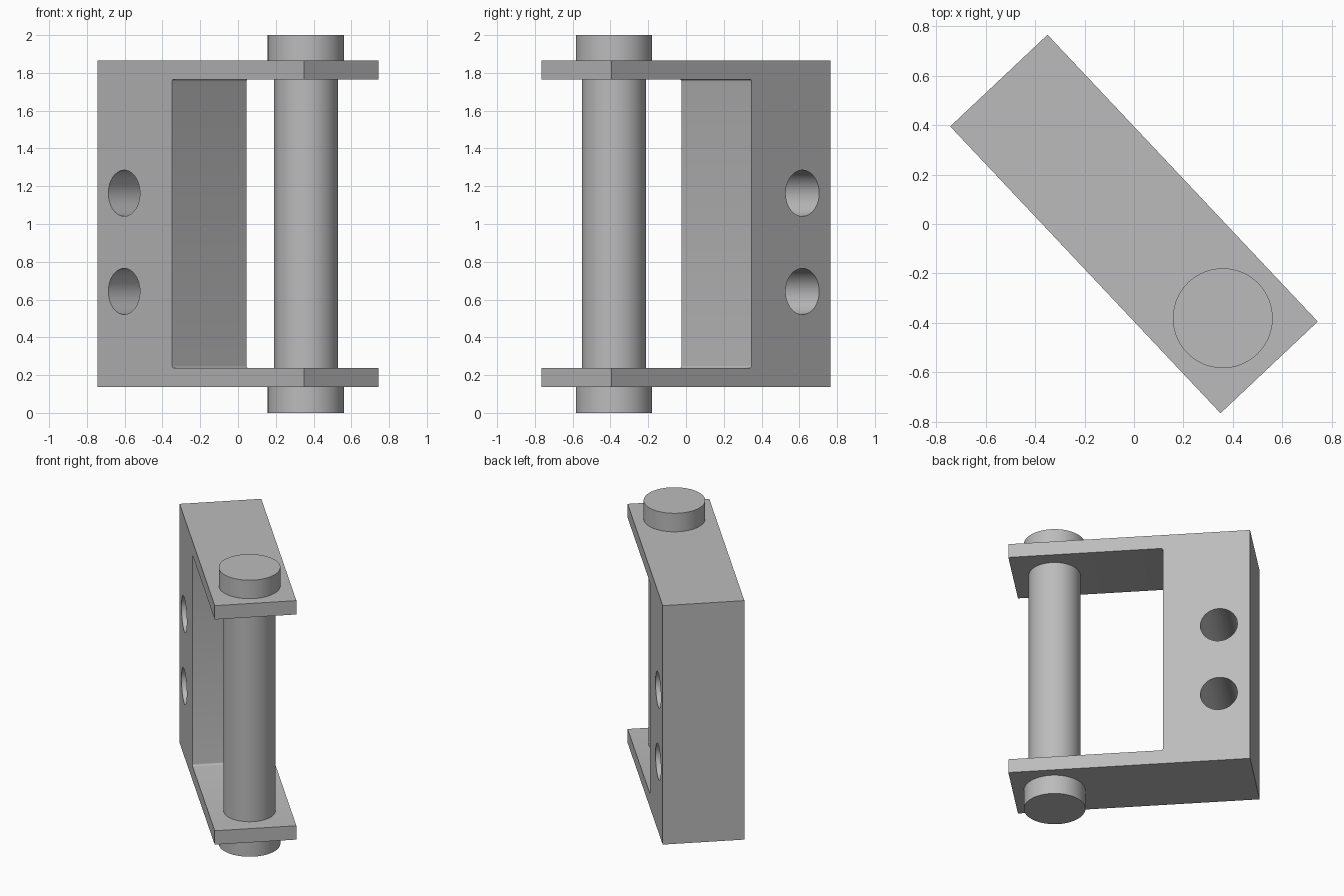
import bpy, bmesh, math
from mathutils import Matrix, Vector

cube = bpy.data.objects.get("Cube")
if cube:
    bpy.data.objects.remove(cube, do_unlink=True)

TURN = Matrix.Rotation(math.radians(-46.7), 4, 'Z')
LENGTH, DEPTH = 1.595, 0.541
BOTTOM, TOP, PLATE = 0.138, 1.866, 0.1
INNER, FILLET = -0.222, 0.012
PIN_U = 0.524

grey = bpy.data.materials.new("plain grey")
grey.use_nodes = True
colour = (0.5, 0.5, 0.5, 1)
grey.diffuse_color = colour
grey.node_tree.nodes["Principled BSDF"].inputs["Base Color"].default_value = colour


def finish(name, bm):
    bmesh.ops.recalc_face_normals(bm, faces=bm.faces)
    mesh = bpy.data.meshes.new(name)
    bm.to_mesh(mesh)
    bm.free()
    mesh.materials.append(grey)
    obj = bpy.data.objects.new(name, mesh)
    bpy.context.collection.objects.link(obj)
    return obj


def smooth(obj):
    bpy.ops.object.select_all(action='DESELECT')
    obj.select_set(True)
    bpy.context.view_layer.objects.active = obj
    bpy.ops.object.shade_smooth_by_angle(angle=math.radians(30))


def fillet(u, z, start, steps=4):
    """Quarter arc around a centre, running clockwise from the start angle."""
    return [(u + FILLET * math.cos(start - math.pi / 2 * i / steps),
             z + FILLET * math.sin(start - math.pi / 2 * i / steps))
            for i in range(steps + 1)]


# C-shaped bracket: side profile with filleted inner corners, extruded in depth
half = LENGTH / 2
low, high = BOTTOM + PLATE, TOP - PLATE
profile = [(-half, BOTTOM), (half, BOTTOM), (half, low)]
profile += fillet(INNER + FILLET, low + FILLET, -math.pi / 2)
profile += fillet(INNER + FILLET, high - FILLET, math.pi)
profile += [(half, high), (half, TOP), (-half, TOP)]
bm = bmesh.new()
face = bm.faces.new([bm.verts.new((u, -DEPTH / 2, z)) for u, z in profile])
extruded = bmesh.ops.extrude_face_region(bm, geom=[face])["geom"]
bmesh.ops.translate(bm, vec=(0, DEPTH, 0),
                    verts=[v for v in extruded if isinstance(v, bmesh.types.BMVert)])
bracket = finish("bracket", bm)

# Two bolt holes through the solid end
bm = bmesh.new()
for z in (0.643, 1.163):
    place = Matrix.Translation((-0.592, 0, z)) @ Matrix.Rotation(math.pi / 2, 4, 'X')
    bmesh.ops.create_cone(bm, cap_ends=True, segments=64, radius1=0.122,
                          radius2=0.122, depth=DEPTH * 2, matrix=place)
cutter = finish("hole_cutter", bm)
cutter.hide_render = True
cut = bracket.modifiers.new("bolt holes", 'BOOLEAN')
cut.operation, cut.solver, cut.object = 'DIFFERENCE', 'EXACT', cutter
bpy.context.view_layer.objects.active = bracket
bpy.ops.object.modifier_apply(modifier=cut.name)
bpy.data.objects.remove(cutter, do_unlink=True)
bracket.matrix_world = TURN
smooth(bracket)

# Hinge pin: shaft with a wider head at each end
for name, radius, z0, z1 in (("pin_shaft", 0.17, BOTTOM, TOP),
                             ("pin_bottom_head", 0.202, 0, BOTTOM),
                             ("pin_top_head", 0.202, TOP, 2)):
    bm = bmesh.new()
    bmesh.ops.create_cone(bm, cap_ends=True, segments=64, radius1=radius,
                          radius2=radius, depth=z1 - z0)
    pin = finish(name, bm)
    pin.matrix_world = TURN @ Matrix.Translation(Vector((PIN_U, 0, (z0 + z1) / 2)))
    smooth(pin)
